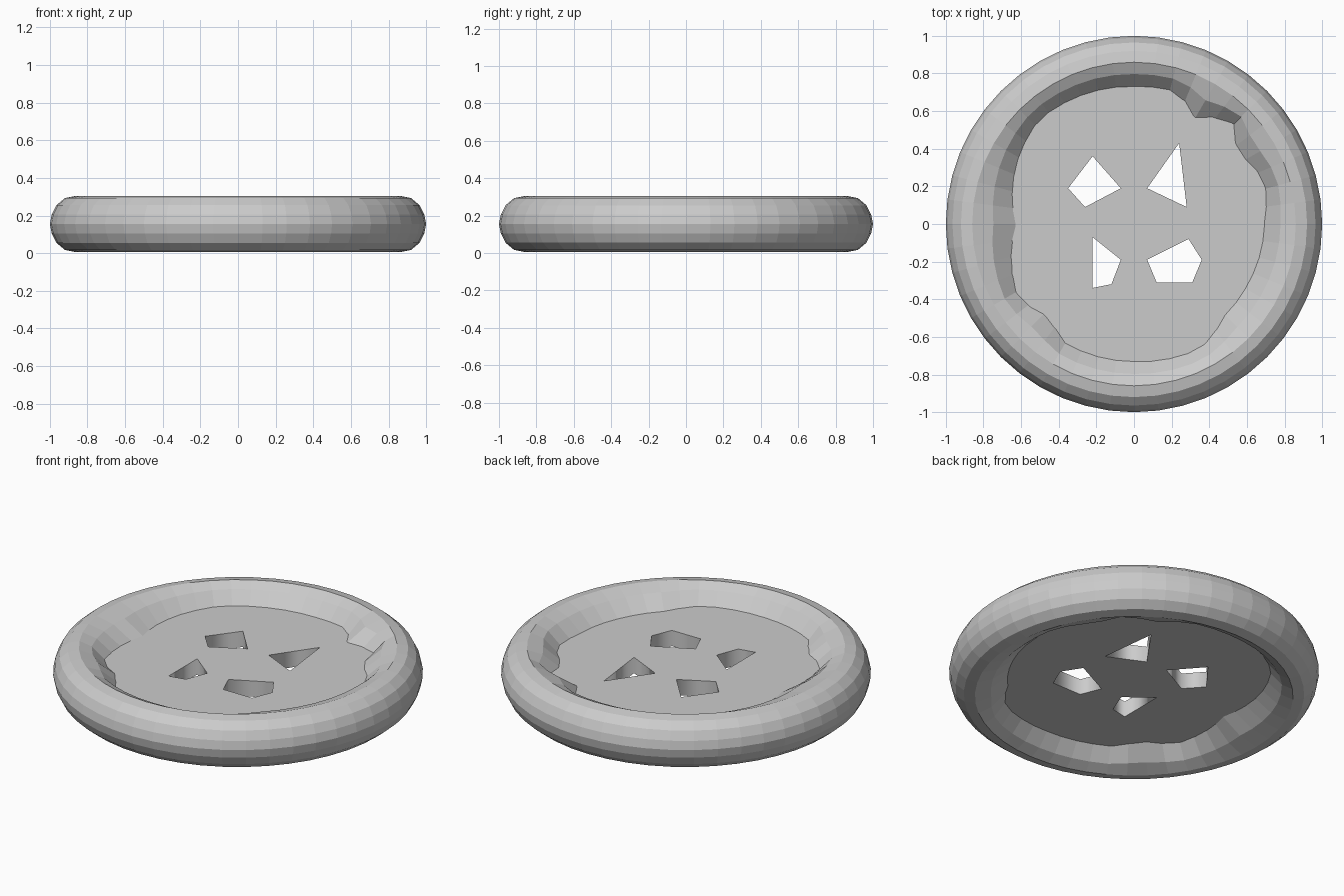
import bpy, bmesh
from math import cos, sin, radians

if "Cube" in bpy.data.objects:
    bpy.data.objects.remove(bpy.data.objects["Cube"])

SEGMENTS = 48
MID_Z = 0.155

# Irregular inner foot of the rim: (angle in degrees, radius)
FOOT = [(0, 0.68), (18, 0.72), (35, 0.65), (46, 0.75), (62, 0.62), (70, 0.73),
        (90, 0.72), (115, 0.73), (132, 0.74), (152, 0.69), (180, 0.61),
        (212, 0.72), (228, 0.65), (238, 0.72), (270, 0.72), (298, 0.74),
        (315, 0.67), (333, 0.67), (360, 0.68)]


def foot_radius(angle):
    for (a0, r0), (a1, r1) in zip(FOOT, FOOT[1:]):
        if a0 <= angle <= a1:
            return r0 + (r1 - r0) * (angle - a0) / (a1 - a0)
    return FOOT[0][1]


# Rounded rim: outer half profile, mirrored about the middle height
OUTER = [(0.86, 0.15), (0.92, 0.138), (0.965, 0.10), (0.99, 0.05), (1.0, 0.0)]


def build_rim():
    bm = bmesh.new()
    rings = []
    for i in range(SEGMENTS):
        angle = 360 * i / SEGMENTS
        foot = foot_radius(angle)
        crest = foot + 0.55 * (0.86 - foot)
        half = [(foot, 0.035), (crest, 0.12)] + OUTER
        profile = half + [(r, -h) for r, h in reversed(half[:-1])]
        a = radians(angle)
        rings.append([bm.verts.new((r * cos(a), r * sin(a), MID_Z + h)) for r, h in profile])
    count = len(rings[0])
    for i in range(SEGMENTS):
        a, b = rings[i], rings[(i + 1) % SEGMENTS]
        for j in range(count):
            k = (j + 1) % count
            bm.faces.new((a[j], b[j], b[k], a[k]))
    bmesh.ops.recalc_face_normals(bm, faces=bm.faces)
    mesh = bpy.data.meshes.new("button_rim")
    bm.to_mesh(mesh)
    bm.free()
    bpy.context.collection.objects.link(bpy.data.objects.new("button_rim", mesh))


# Recessed centre plate with four angular thread holes
HOLES = [
    [(-0.35, 0.19), (-0.22, 0.36), (-0.07, 0.19), (-0.26, 0.09)],
    [(0.07, 0.19), (0.24, 0.43), (0.28, 0.09)],
    [(-0.22, -0.07), (-0.07, -0.19), (-0.12, -0.32), (-0.22, -0.34)],
    [(0.29, -0.08), (0.36, -0.19), (0.31, -0.31), (0.12, -0.31), (0.07, -0.19)],
]


def build_plate():
    curve = bpy.data.curves.new("centre_plate", "CURVE")
    curve.dimensions = "2D"
    curve.fill_mode = "BOTH"
    curve.extrude = 0.047
    edge = [(0.76 * cos(radians(a)), 0.76 * sin(radians(a))) for a in range(0, 360, 15)]
    for outline in [edge] + HOLES:
        spline = curve.splines.new("POLY")
        spline.points.add(len(outline) - 1)
        for point, (x, y) in zip(spline.points, outline):
            point.co = (x, y, 0, 1)
        spline.use_cyclic_u = True
    plate = bpy.data.objects.new("centre_plate", curve)
    plate.location.z = MID_Z
    bpy.context.collection.objects.link(plate)
    bpy.context.view_layer.objects.active = plate
    plate.select_set(True)
    bpy.ops.object.convert(target="MESH")


build_rim()
build_plate()
